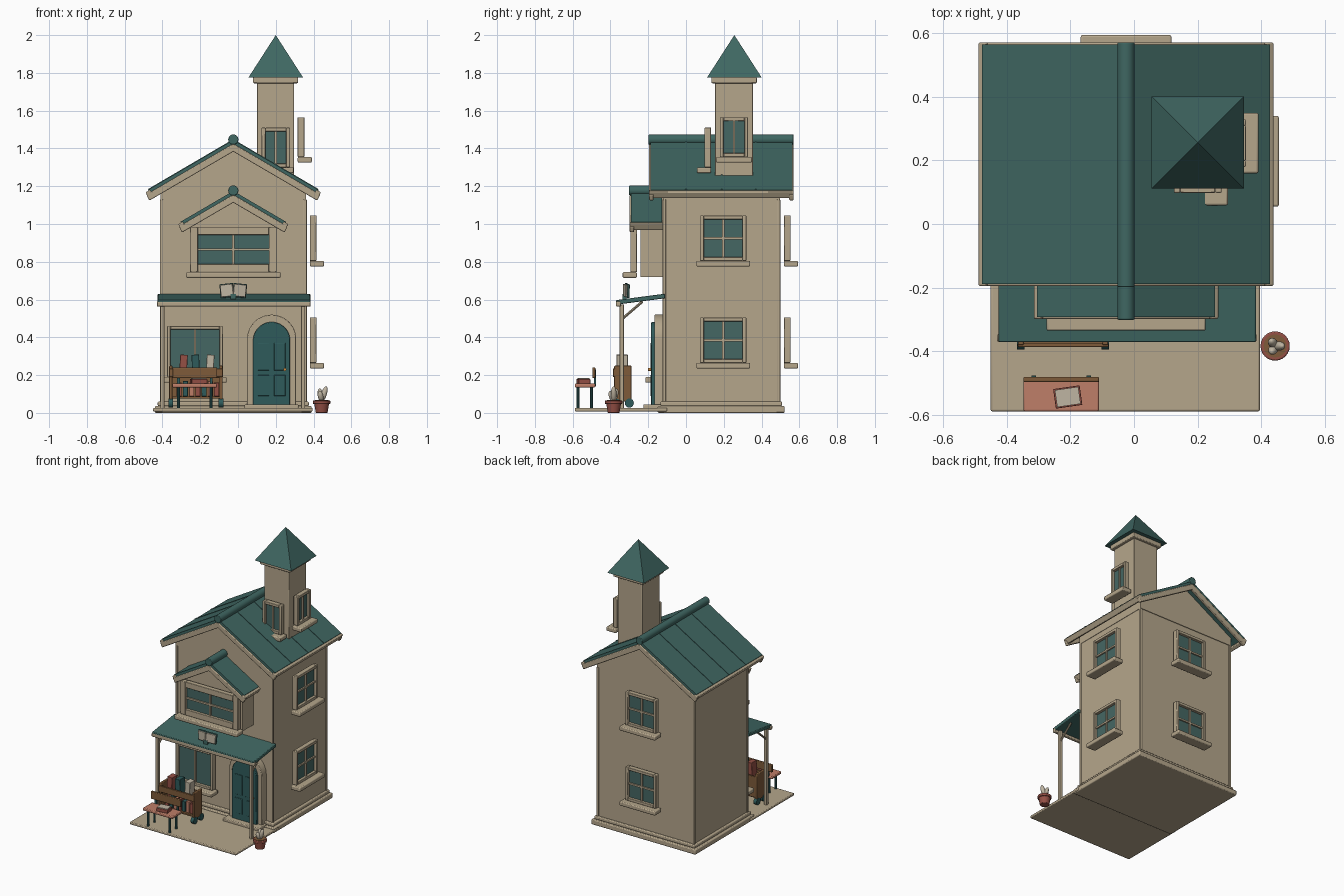
import bpy, bmesh, math
from mathutils import Matrix, Vector

cube = bpy.data.objects.get("Cube")
if cube:
    bpy.data.objects.remove(cube, do_unlink=True)


def material(name, *rgb):
    m = bpy.data.materials.new(name)
    m.use_nodes = True
    m.diffuse_color = (*rgb, 1)
    m.node_tree.nodes["Principled BSDF"].inputs["Base Color"].default_value = (*rgb, 1)
    return m


CREAM = material("cream plaster", .46, .38, .26)
TEAL = material("teal roof", .05, .135, .122)
GLASS = material("window glass", .06, .135, .125)
DOOR = material("door teal", .028, .105, .105)
SALMON = material("salmon paint", .52, .21, .14)
BROWN = material("brown wood", .21, .105, .042)
RED = material("brick red", .30, .08, .06)
PAPER = material("paper", .52, .46, .36)
GOLD = material("brass", .6, .25, .05)

I = Matrix.Identity(4)


def finish(name, bm, mat, M=I, bevel=0):
    bmesh.ops.recalc_face_normals(bm, faces=bm.faces)
    bm.transform(M)
    me = bpy.data.meshes.new(name)
    bm.to_mesh(me)
    bm.free()
    me.materials.append(mat)
    ob = bpy.data.objects.new(name, me)
    bpy.context.collection.objects.link(ob)
    if bevel:
        b = ob.modifiers.new("bevel", "BEVEL")
        b.width, b.segments = bevel, 2
    bpy.ops.object.select_all(action="DESELECT")
    ob.select_set(True)
    bpy.context.view_layer.objects.active = ob
    bpy.ops.object.shade_smooth_by_angle(angle=math.radians(35))
    return ob


def box(name, mat, x, y, z, M=I, bevel=0):
    """Box from (low, high) pairs."""
    bm = bmesh.new()
    bmesh.ops.create_cube(bm, size=1)
    for v in bm.verts:
        v.co = [(p[0] + p[1]) / 2 + c * (p[1] - p[0]) for p, c in zip((x, y, z), v.co)]
    return finish(name, bm, mat, M, bevel)


def prism(name, mat, pts, y0, y1, M=I, bevel=0):
    """Profile in x and z, extruded along y."""
    bm = bmesh.new()
    f = bm.faces.new([bm.verts.new((px, y0, pz)) for px, pz in pts])
    ext = bmesh.ops.extrude_face_region(bm, geom=[f])["geom"]
    bmesh.ops.translate(bm, vec=(0, y1 - y0, 0),
                        verts=[v for v in ext if isinstance(v, bmesh.types.BMVert)])
    return finish(name, bm, mat, M, bevel)


def rod(name, mat, a, b, r, r2=None, sides=24, bevel=0):
    a, b = Vector(a), Vector(b)
    bm = bmesh.new()
    bmesh.ops.create_cone(bm, cap_ends=True, segments=sides, radius1=r,
                          radius2=r if r2 is None else r2, depth=(b - a).length)
    M = Matrix.Translation((a + b) / 2) @ (b - a).to_track_quat("Z", "Y").to_matrix().to_4x4()
    return finish(name, bm, mat, M, bevel)


# Gabled shapes share one axis and one pitch
XC, PITCH = -.025, .585


def chevron(name, mat, peak, half, thick, y0, y1, bevel=0):
    drop, cut = half * PITCH, thick * .42
    prism(name, mat, [(XC - half, peak - drop), (XC, peak), (XC + half, peak - drop),
                      (XC + half - cut, peak - drop - thick * .9), (XC, peak - thick * 1.16),
                      (XC - half + cut, peak - drop - thick * .9)], y0, y1, bevel=bevel)


def gable_block(name, base, peak, half, y0, y1):
    eave = peak - half * PITCH
    prism(name, CREAM, [(XC - half, base), (XC + half, base), (XC + half, eave),
                        (XC, peak), (XC - half, eave)], y0, y1)


def gable_roof(name, peak, half, y0, y1, ends):
    chevron(name + "_slab", TEAL, peak, half - .008, .024, y0 + .006, y1 - .006)
    for y in ends:
        chevron(name + "_bargeboard", CREAM, peak - .02, half, .036, y, y + .024, .005)
    for s in (-1, 1):
        M = (Matrix.Translation((XC + s * (half - .016), 0, peak - half * PITCH - .016))
             @ Matrix.Rotation(s * math.atan(PITCH), 4, "Y"))
        box(name + "_fascia", CREAM, (-.014, .014), (y0, y1), (-.021, .017), M, .005)
    rod(name + "_ridge", TEAL, (XC, y0 - .003, peak + .002), (XC, y1, peak + .002), .027, bevel=.004)


def window(name, M, w, h, z, fw=.02, cols=2, rows=2):
    """Window facing local -y, centred on local x, wall at local y = 0."""
    a, y = w / 2, (-.055, -.02)
    for s in (-1, 1):
        box(name + "_jamb", CREAM, sorted((s * a, s * (a - fw))), y, (z, z + h), M, .004)
    for zz in (z, z + h - fw):
        box(name + "_rail", CREAM, (fw - a, a - fw), y, (zz, zz + fw), M, .003)
    box(name + "_glass", GLASS, (-a + .01, a - .01), (-.036, -.026), (z + .01, z + h - .01), M)
    for i in range(1, cols):
        c = -a + fw + (w - 2 * fw) * i / cols
        box(name + "_mullion", CREAM, (c - .006, c + .006), (-.046, -.034), (z + fw, z + h - fw), M)
    for i in range(1, rows):
        c = z + fw + (h - 2 * fw) * i / rows
        box(name + "_crossbar", CREAM, (fw - a, a - fw), (-.046, -.034), (c - .006, c + .006), M)
    box(name + "_sill", CREAM, (-a - .02, a + .02), (-.095, -.02), (z - .03, z), M, .006)


def at(x, y, turn=0):
    return Matrix.Translation((x, y, 0)) @ Matrix.Rotation(math.radians(turn), 4, "Z")


# Ground, plinth and main walls
box("terrace", CREAM, (-.45, .395), (-.588, -.1), (.008, .026), bevel=.005)
box("plinth", CREAM, (-.44, .39), (-.15, .522), (0, .036), bevel=.006)
box("plinth_step", CREAM, (-.425, .375), (-.135, .508), (.036, .06), bevel=.006)
gable_block("house_walls", .03, 1.415, .383, -.118, .493)
gable_block("gable_panel", 1.13, 1.412, .386, -.123, .498)
for x in (-.405, .355):
    for y in (-.115, .49):
        box("corner_trim", CREAM, (x - .009, x + .009), (y - .009, y + .009), (.05, 1.13), bevel=.003)

# Main roof with raised seams
gable_roof("main_roof", 1.445, .46, -.195, .57, (-.195, .546))
for y in (0, .19, .37):
    chevron("roof_seam", TEAL, 1.449, .45, .012, y - .004, y + .004)

# Bay with its own small roof
gable_block("bay_walls", .72, 1.15, .23, -.24, -.1)
gable_roof("bay_roof", 1.175, .287, -.298, -.12, (-.298,))
window("bay_window", at(XC, -.24), .46, .24, .745, .042)

# Side, back and ground floor windows
for z in (.265, .805):
    window("side_window", at(.36, .197, 90), .245, .24, z)
    window("back_window", at(XC, .498, 180), .245, .24, z)
window("shop_window", at(-.2275, -.12), .295, .27, .19, .018, 2, 1)

# Tower
box("tower_shaft", CREAM, (.1, .296), (.153, .355), (1.15, 1.75), bevel=.004)
box("tower_cornice", CREAM, (.08, .318), (.135, .375), (1.745, 1.778), bevel=.005)
prof = bmesh.new()
bmesh.ops.create_cone(prof, cap_ends=True, segments=4, radius1=.145 * math.sqrt(2),
                      radius2=0, depth=.225)
finish("tower_spire", prof, TEAL, Matrix.Translation((.2, .256, 1.8875)) @ Matrix.Rotation(math.pi / 4, 4, "Z"))
window("tower_front_window", at(.2, .153), .15, .21, 1.3, .02, 2, 1)
window("tower_side_window", at(.296, .254, 90), .15, .21, 1.355, .02, 2, 1)

# Porch roof, beam, posts and braces
tilt = Matrix.Translation((0, -.24, .6)) @ Matrix.Rotation(.13, 4, "X")
box("porch_roof", TEAL, (-.425, .383), (-.13, .13), (-.01, .014), tilt, .004)
box("porch_beam", CREAM, (-.43, .385), (-.37, -.345), (.562, .59), bevel=.005)
for x in (-.4, .345):
    box("porch_post", CREAM, (x - .011, x + .011), (-.351, -.329), (.02, .575), bevel=.003)
    rod("porch_brace", CREAM, (x, -.335, .5), (x, -.23, .59), .007, sides=8)

# Arched door
def arch(name, mat, half, spring, y0, y1, bevel=.004):
    n, x0 = 24, .178
    pts = [(x0 - half, .03), (x0 + half, .03)]
    pts += [(x0 + half * math.cos(math.pi * i / n), spring + half * math.sin(math.pi * i / n))
            for i in range(n + 1)]
    prism(name, mat, pts, y0, y1, bevel=bevel)


arch("door_surround", CREAM, .13, .39, -.168, -.11)
arch("door_leaf", DOOR, .098, .383, -.184, -.15)
for x in (.135, .221):
    for z in ((.09, .2), (.225, .37)):
        box("door_panel", DOOR, (x - .03, x + .03), (-.188, -.183), z, bevel=.002)
box("door_step", CREAM, (.035, .32), (-.225, -.12), (.02, .045), bevel=.005)
rod("door_knob", GOLD, (.248, -.182, .23), (.248, -.2, .23), .008, sides=12)

# Open book sign over the porch
for s in (-1, 1):
    M = (Matrix.Translation((XC, -.325, .652)) @ Matrix.Rotation(s * .22, 4, "Z")
         @ Matrix.Rotation(s * .1, 4, "Y"))
    span = sorted((0, s * .073))
    box("sign_cover", TEAL, span, (0, .012), (-.038, .036), M, .003)
    box("sign_pages", PAPER, sorted((0, s * .068)), (-.01, 0), (-.033, .032), M, .003)
box("sign_stand", TEAL, (XC - .015, XC + .015), (-.335, -.315), (.58, .63))

# Book cart
for x in (-.355, -.09):
    box("cart_end", BROWN, (x - .009, x + .009), (-.38, -.288), (.06, .25), bevel=.004)
    for y in (-.37, -.3):
        rod("cart_wheel", DOOR, (x - .012, y, .052), (x + .012, y, .052), .024, sides=16)
for z in (.075, .185):
    box("cart_shelf", BROWN, (-.35, -.095), (-.378, -.29), (z, z + .013), bevel=.003)
box("cart_tray_front", BROWN, (-.365, -.08), (-.386, -.374), (.19, .235), bevel=.003)
box("cart_tray_back", BROWN, (-.35, -.095), (-.298, -.288), (.08, .23), bevel=.003)
for i, (mat, x) in enumerate(((RED, -.292), (DOOR, -.222), (PAPER, -.15))):
    M = Matrix.Translation((x, -.338, .2)) @ Matrix.Rotation((.06, -.04, .05)[i], 4, "Y")
    box("tray_book", mat, (-.02, .02), (-.03, .03), (0, .108), M, .003)
for i in range(7):
    x = -.325 + i * .033
    box("shelf_book", (RED, DOOR, SALMON)[i % 3], (x, x + .027), (-.365, -.305), (.088, .16 + .008 * (i % 2)), bevel=.002)

# Bench with a book on the seat
box("bench_seat", SALMON, (-.347, -.11), (-.588, -.48), (.135, .155), bevel=.005)
box("bench_back", BROWN, (-.347, -.11), (-.496, -.48), (.185, .24), bevel=.004)
for x in (-.315, -.142):
    box("bench_back_post", DOOR, (x - .007, x + .007), (-.488, -.476), (.14, .23))
    for y in (-.572, -.5):
        rod("bench_leg", DOOR, (x, y, .02), (x, y, .138), .008, sides=10)
M = Matrix.Translation((-.208, -.543, .155)) @ Matrix.Rotation(.14, 4, "Z")
box("seat_book_cover", RED, (-.042, .042), (-.031, .031), (0, .024), M, .002)
box("seat_book_pages", PAPER, (-.037, .037), (-.027, .027), (.02, .029), M)

# Potted plant
px, py = .443, -.383
rod("plant_pot", RED, (px, py, 0), (px, py, .055), .031, .04, bevel=.003)
rod("pot_rim", RED, (px, py, .047), (px, py, .066), .046, bevel=.004)
rod("pot_soil", BROWN, (px, py, .06), (px, py, .068), .036)
for turn, lean, length in ((0, .3, .042), (2.2, .3, .036), (4.2, .4, .03)):
    bm = bmesh.new()
    bmesh.ops.create_uvsphere(bm, u_segments=16, v_segments=10, radius=1)
    M = (Matrix.Translation((px, py, .06)) @ Matrix.Rotation(turn, 4, "Z") @ Matrix.Rotation(lean, 4, "Y")
         @ Matrix.Translation((0, 0, length)) @ Matrix.Diagonal((.015, .015, length, 1)))
    finish("plant_lobe", bm, PAPER, M)
